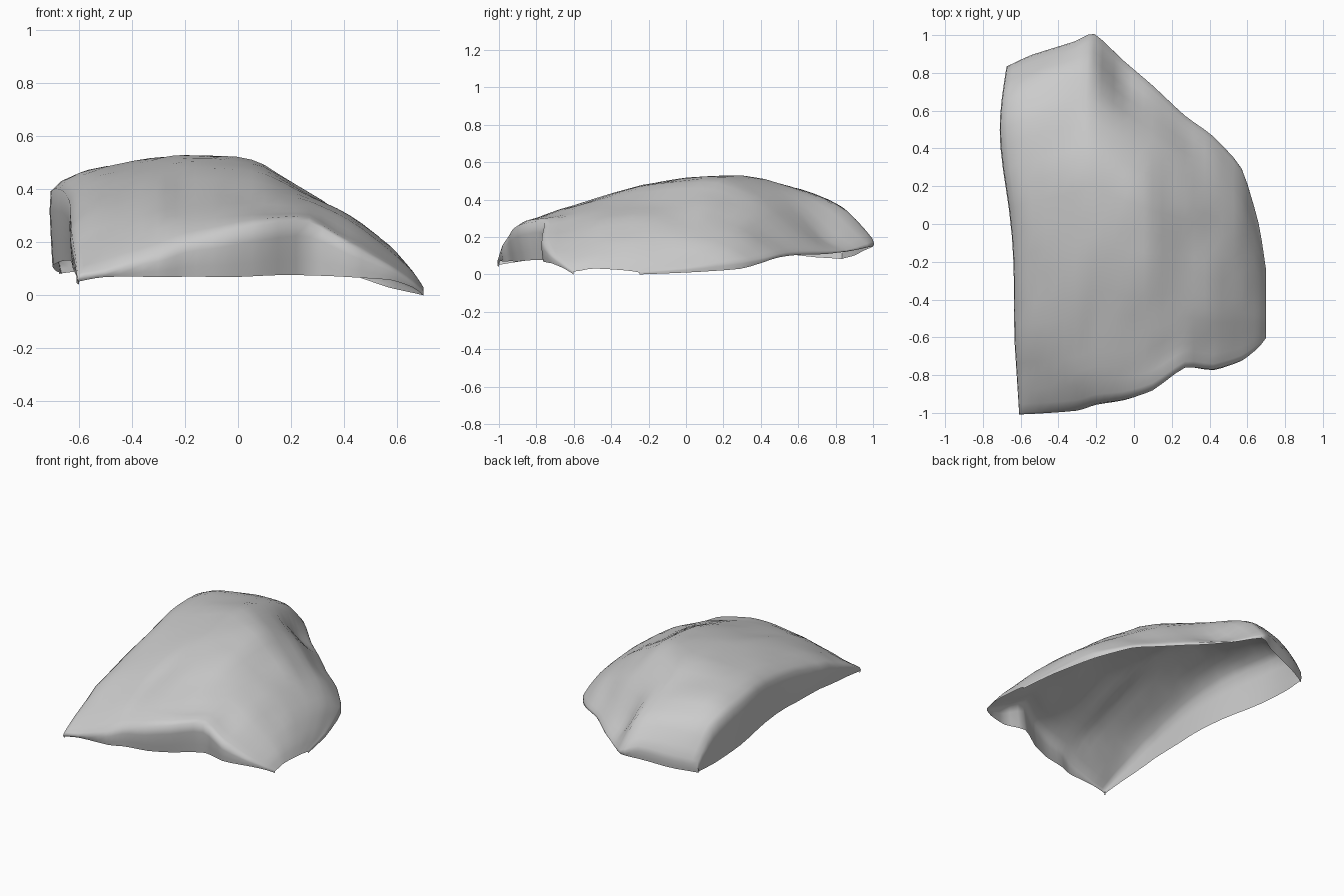
import bpy, bmesh, math
from mathutils import Vector, noise

if "Cube" in bpy.data.objects:
    bpy.data.objects.remove(bpy.data.objects["Cube"])

# Depth fractions of the samples taken along each slice (front lip to back lip)
V = (0, 0, .1, .25, .45, .65, .82, .93, 1, 1)

# Slices from left to right: x, front y, back y, then heights from front rim to back rim
SLICES = [
    (-.605, -1.0, .83, .05, .08, .17, .27, .36, .40, .40, .33, .15, .08),
    (-.50, -.995, .89, .07, .10, .22, .34, .43, .475, .46, .37, .19, .10),
    (-.30, -.98, .96, .07, .16, .29, .39, .48, .515, .455, .37, .22, .13),
    (-.20, -.95, 1.0, .07, .20, .31, .40, .505, .53, .44, .33, .18, .15),
    (-.05, -.93, .86, .07, .24, .32, .41, .50, .53, .40, .20, .13, .12),
    (.10, -.88, .73, .075, .27, .32, .40, .47, .49, .37, .22, .13, .11),
    (.27, -.76, .57, .075, .28, .31, .36, .38, .38, .31, .20, .12, .10),
    (.42, -.77, .46, .07, .19, .23, .28, .30, .29, .24, .17, .10, .08),
    (.57, -.72, .29, .06, .11, .14, .18, .19, .18, .15, .11, .07, .03),
    (.66, -.65, .00, .03, .05, .07, .09, .09, .08, .06, .04, .03, .01),
    (.70, -.60, -.25, 0, .015, .02, .03, .03, .025, .02, .015, .01, 0),
]
# Lower rim of the left wall
LEFT_RIM = (-.60, -1.0, .83, .04, .05, .08, .11, .13, .13, .11, .09, .08, .08)


def slice_points(s):
    x, yf, yb, *zs = s
    pts = [Vector((x, yf + (yb - yf) * v, z)) for v, z in zip(V, zs)]
    # undercut of the front wall
    pts[0].y += .03 * math.exp(-((x - .1) / .25) ** 2)
    return pts


def refine(pts, n=3):
    """Smooth curve through the points, n segments per span."""
    p = [pts[0]] + list(pts) + [pts[-1]]
    out = []
    for k in range(1, len(p) - 2):
        a, b, c, d = p[k - 1:k + 3]
        m0, m1 = (c - a) * .3, (d - b) * .3
        for i in range(n):
            t = i / n
            out.append(b * (2*t**3 - 3*t*t + 1) + m0 * (t**3 - 2*t*t + t)
                       + c * (3*t*t - 2*t**3) + m1 * (t**3 - t*t))
    return out + [pts[-1].copy()]


def weather(p):
    """Left side bulge and small surface unevenness."""
    w = max(0, (.7 - p.x) / 1.3) ** 4
    q = p.copy()
    q.x -= w * (.075 * math.exp(-((p.y - .5) / .42) ** 2)
                + .025 * min(1, max(0, (p.y + 1) / .4)))
    q.z += .012 * noise.noise(p * 6) * min(1, p.z * 5)
    q.z = max(q.z, 0)
    return q


# Refine along the slices, then across them
rows = [refine(slice_points(s)) for s in [LEFT_RIM] + SLICES]
cols = [refine(list(c)) for c in zip(*rows)]

# Open rock shell
bm = bmesh.new()
grid = [[bm.verts.new(weather(p)) for p in c] for c in cols]
for j in range(len(grid) - 1):
    for i in range(len(grid[0]) - 1):
        bm.faces.new((grid[j][i], grid[j][i + 1], grid[j + 1][i + 1], grid[j + 1][i]))
bmesh.ops.remove_doubles(bm, verts=bm.verts, dist=.0005)
mesh = bpy.data.meshes.new("rock_shell")
bm.to_mesh(mesh)
bm.free()
rock = bpy.data.objects.new("rock_shell", mesh)
bpy.context.collection.objects.link(rock)
bpy.context.view_layer.objects.active = rock
rock.select_set(True)
bpy.ops.object.shade_smooth_by_angle(angle=math.radians(70))
